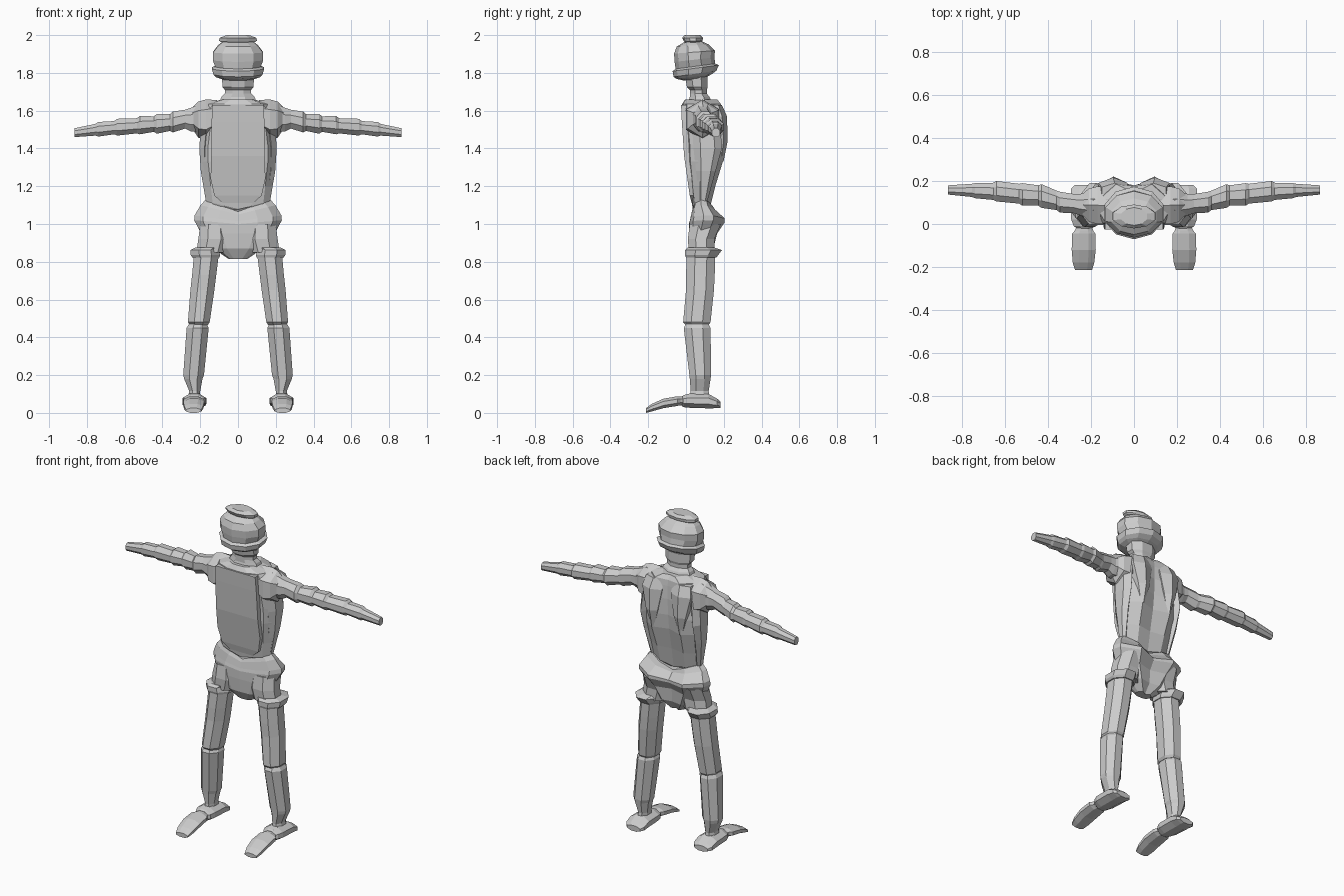
import bpy, bmesh, math
from mathutils import Vector

grey = bpy.data.materials.new("plain grey")
grey.diffuse_color = (0.6, 0.6, 0.6, 1)


def loft(name, rings, mirror=False):
    """Skin a list of equal-length rings, cap both ends, optionally mirror in x."""
    bm = bmesh.new()
    loops = [[bm.verts.new(p) for p in r] for r in rings]
    n = len(loops[0])
    for a, b in zip(loops, loops[1:]):
        for i in range(n):
            j = (i + 1) % n
            bm.faces.new((a[i], a[j], b[j], b[i]))
    bm.faces.new(loops[0])
    bm.faces.new(loops[-1])
    bmesh.ops.recalc_face_normals(bm, faces=bm.faces)
    me = bpy.data.meshes.new(name)
    bm.to_mesh(me)
    bm.free()
    me.materials.append(grey)
    ob = bpy.data.objects.new(name, me)
    bpy.context.collection.objects.link(ob)
    if mirror:
        m = ob.modifiers.new("mirror", 'MIRROR')
        m.use_mirror_merge = False
    return ob


def oval(axis, pos, a0, a1, b0, b1, n=8, tilt=0.0):
    """n-sided ring across an axis, filling the given extents of the other two."""
    k = 1 / math.cos(math.pi / n)
    pts = []
    for i in range(n):
        t = 2 * math.pi * (i + 0.5) / n
        a = (a0 + a1) / 2 + (a1 - a0) / 2 * k * math.cos(t)
        b = (b0 + b1) / 2 + (b1 - b0) / 2 * k * math.sin(t)
        if axis == 'z':
            pts.append(Vector((a, b, pos + tilt * math.sin(t))))
        elif axis == 'x':
            pts.append(Vector((pos, a, b)))
        else:
            pts.append(Vector((a, pos, b)))
    return pts


def body(z, w, yf, yb, furrow=0.015, vee=0.0):
    """Symmetric trunk section: flat front, rounded sides, two back ridges."""
    d = yb - yf
    half = [(0.0, yf), (0.45 * w, yf + .02 * d), (0.8 * w, yf + .12 * d),
            (w, yf + .4 * d), (0.95 * w, yf + .68 * d), (0.5 * w, yb),
            (0.0, yb - furrow)]
    full = half + [(-x, y) for x, y in half[-2:0:-1]]
    return [Vector((x, y, z - vee * (1 - abs(x) / w))) for x, y in full]


# head: stacked tilted bands, lower at the front
loft("head", [oval('z', z, -w, w, y0, y1, 10, t) for z, w, y0, y1, t in [
    (1.765, .075, -.01, .09, .005), (1.78, .115, -.045, .13, .012),
    (1.795, .130, -.06, .155, .016), (1.825, .138, -.065, .168, .016),
    (1.835, .120, -.05, .150, .014), (1.87, .133, -.055, .145, .012),
    (1.91, .132, -.058, .148, .008), (1.945, .105, -.045, .115, .006),
    (1.965, .080, -.01, .080, .004)]])

# cap on top of the head
loft("crown", [oval('z', z, -w, w, y0, y1, 10) for z, w, y0, y1 in [
    (1.955, .075, 0, .075), (1.97, .100, -.01, .085),
    (1.985, .098, -.018, .088), (2.0, .060, -.005, .075)]])

# neck
loft("neck", [oval('z', z, -w, w, y0, y1) for z, w, y0, y1 in [
    (1.64, .10, .01, .14), (1.672, .088, .02, .125), (1.69, .070, .02, .11),
    (1.71, .070, .02, .11), (1.725, .082, .005, .115), (1.78, .085, -.005, .115)]])

# torso
loft("torso", [body(*r) for r in [
    (1.07, .15, .05, .11), (1.12, .168, .035, .13, .01, .04),
    (1.20, .180, .020, .155), (1.33, .198, .0, .195, .03),
    (1.42, .197, -.005, .205, .03), (1.52, .182, -.015, .200, .02),
    (1.60, .190, -.022, .190, .01), (1.635, .165, -.02, .185, .01),
    (1.66, .085, -.005, .165, .01)]])

# raised front panel
loft("chest_panel", [[Vector((x, y + dy, z)) for x in (-w, w) for dy in
                      ((0, .05) if x < 0 else (.05, 0))] for z, w, y in [
    (1.11, .08, .03), (1.15, .125, .02), (1.24, .145, .007),
    (1.36, .142, -.01), (1.54, .14, -.022), (1.63, .135, -.026)]])

# side muscle strips running from the armpit to the waist
loft("side_strip", [oval('z', z, x0, x1, y0, y1, 6) for z, x0, x1, y0, y1 in [
    (1.12, .14, .17, .07, .11), (1.28, .15, .197, .06, .15),
    (1.40, .15, .205, .05, .18), (1.55, .13, .195, .04, .17)]], True)

# shoulder blades
loft("shoulder_blade", [oval('z', z, x0, x1, y0, y1, 6) for z, x0, x1, y0, y1 in [
    (1.33, .085, .105, .15, .195), (1.44, .055, .135, .14, .215),
    (1.57, .03, .165, .12, .21), (1.63, .03, .15, .12, .185)]], True)

# arms: lumpy tapering segments
loft("arm", [oval('x', *r) for r in [
    (.13, .02, .16, 1.48, 1.63), (.19, .025, .155, 1.47, 1.64),
    (.215, .03, .15, 1.49, 1.628), (.25, .04, .14, 1.49, 1.615),
    (.28, .05, .14, 1.505, 1.605), (.345, .053, .15, 1.485, 1.595),
    (.36, .065, .155, 1.493, 1.582), (.43, .075, .185, 1.478, 1.583),
    (.445, .085, .18, 1.488, 1.57), (.52, .085, .19, 1.475, 1.572),
    (.535, .095, .187, 1.48, 1.56), (.64, .105, .20, 1.468, 1.557),
    (.655, .112, .192, 1.475, 1.545), (.74, .12, .19, 1.463, 1.54),
    (.755, .126, .187, 1.468, 1.53), (.865, .137, .18, 1.46, 1.507)]], True)

# shoulder pads over the arm roots
loft("shoulder", [oval('x', *r, 6) for r in [
    (.11, .0, .17, 1.50, 1.645), (.17, .0, .175, 1.46, 1.645),
    (.21, .01, .165, 1.47, 1.635), (.24, .04, .14, 1.51, 1.61)]], True)

# pelvis with flared hips
loft("pelvis", [body(*r) for r in [
    (.815, .05, .05, .11), (.87, .13, .02, .145, .01),
    (.95, .195, .015, .165, .025), (1.02, .232, .015, .205, .035, .02),
    (1.045, .230, .02, .205, .035, .03), (1.10, .198, .03, .155, .02, .05),
    (1.13, .170, .04, .14, .01, .065)]])

# shorts legs and their cuffs
loft("shorts_leg", [oval('z', z, x0, x1, y0, y1) for z, x0, x1, y0, y1 in [
    (.85, .06, .22, .015, .15), (.92, .04, .21, .01, .15),
    (1.0, .05, .20, .02, .185)]], True)
loft("shorts_cuff", [oval('z', z, x0, x1, y0, y1) for z, x0, x1, y0, y1 in [
    (.822, .098, .242, .0, .16), (.835, .095, .25, -.005, .17),
    (.862, .10, .252, -.005, .19), (.875, .09, .225, .01, .15)]], True)

# legs with a groove at the knee
loft("upper_leg", [oval('z', z, x0, x1, y0, y1) for z, x0, x1, y0, y1 in [
    (.465, .16, .255, .0, .12), (.48, .15, .265, -.015, .13),
    (.65, .125, .252, .0, .148), (.73, .115, .243, .0, .152),
    (.85, .10, .232, .005, .155)]], True)
loft("lower_leg", [oval('z', z, x0, x1, y0, y1) for z, x0, x1, y0, y1 in [
    (.08, .20, .265, .02, .125), (.115, .20, .258, .025, .12),
    (.18, .188, .285, .02, .13), (.20, .18, .290, .018, .133),
    (.45, .155, .272, -.012, .13), (.47, .165, .26, .0, .12)]], True)

# feet: heel block and drooping toe section
loft("heel", [oval('y', *r) for r in [
    (.182, .185, .275, .027, .06), (.165, .17, .292, .025, .075),
    (.12, .168, .295, .024, .10), (.02, .17, .292, .027, .102),
    (-.01, .18, .28, .03, .095), (-.02, .195, .265, .035, .088)]], True)
loft("toes", [oval('y', *r) for r in [
    (.0, .20, .262, .04, .085), (-.03, .19, .275, .04, .088),
    (-.045, .18, .288, .037, .088), (-.12, .178, .29, .025, .075),
    (-.18, .185, .285, .008, .048), (-.213, .195, .275, .0, .025)]], True)
